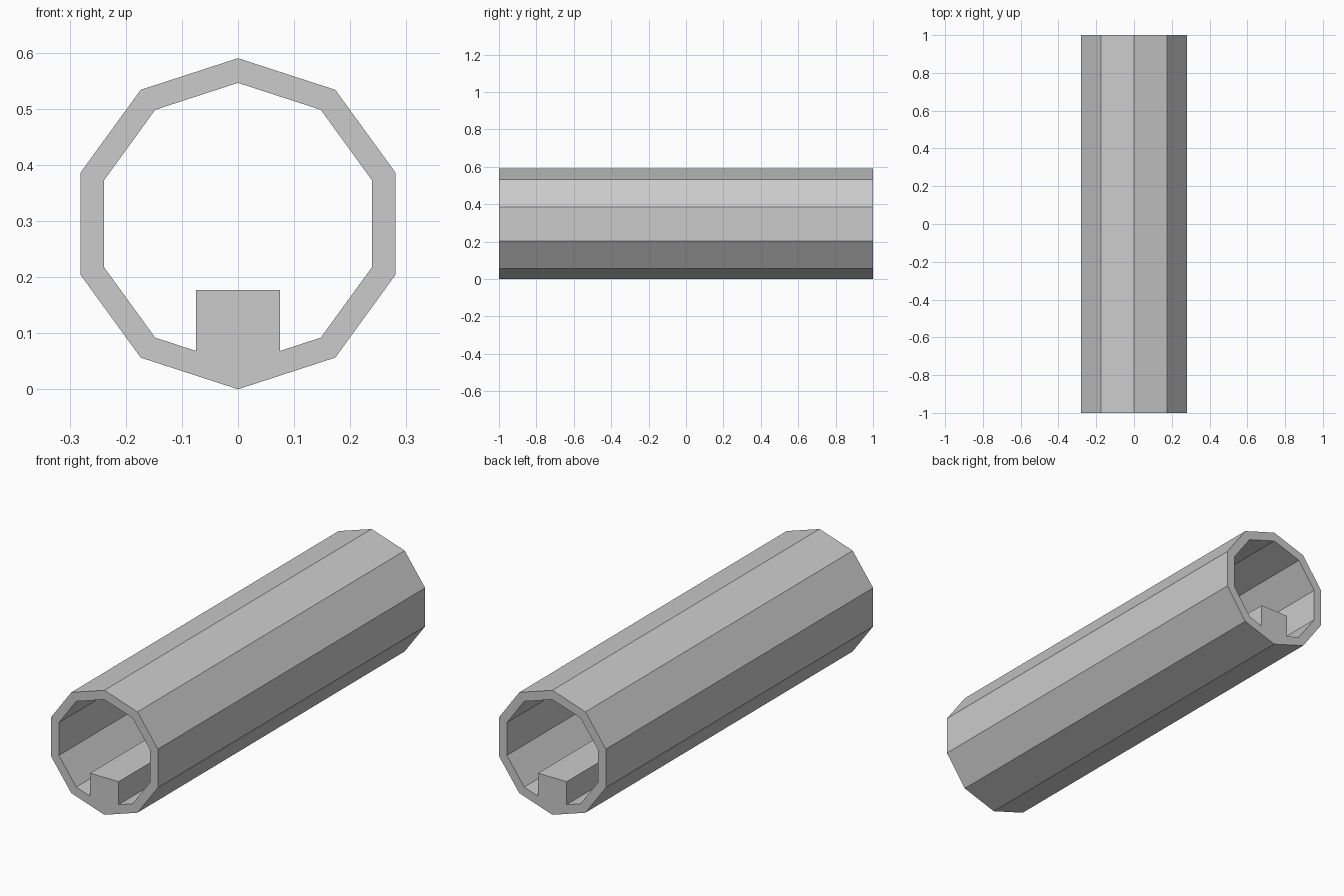
import bpy, bmesh, math

if "Cube" in bpy.data.objects:
    bpy.data.objects.remove(bpy.data.objects["Cube"])

SIDES, CENTRE_Z = 10, 0.295
R_OUT, R_IN = 0.295, 0.251
KEY_HALF, KEY_TOP = 0.075, 0.177


def ring(radius):
    """Regular polygon in xz, starting at the lowest vertex."""
    return [(radius * math.sin(2 * math.pi * i / SIDES),
             CENTRE_Z - radius * math.cos(2 * math.pi * i / SIDES)) for i in range(SIDES)]


# Cross-section: outer decagon, and bore whose lowest corner becomes a raised key
outer = ring(R_OUT)
bore = ring(R_IN)
(x0, z0), (x1, z1) = bore[0], bore[1]
key_foot = z0 + (z1 - z0) * KEY_HALF / x1
inner = [(-KEY_HALF, key_foot), (-KEY_HALF, KEY_TOP),
         (KEY_HALF, KEY_TOP), (KEY_HALF, key_foot)] + bore[1:]

# Fill the section and extrude it along y
bm = bmesh.new()
edges = []
for loop in (outer, inner):
    vs = [bm.verts.new((x, -1, z)) for x, z in loop]
    edges += [bm.edges.new((vs[i - 1], vs[i])) for i in range(len(vs))]
bmesh.ops.triangle_fill(bm, edges=edges, use_beauty=True, use_dissolve=False, normal=(0, -1, 0))
ext = bmesh.ops.extrude_face_region(bm, geom=bm.faces[:], use_keep_orig=True)
bmesh.ops.translate(bm, vec=(0, 2, 0),
                    verts=[g for g in ext["geom"] if isinstance(g, bmesh.types.BMVert)])
bmesh.ops.recalc_face_normals(bm, faces=bm.faces[:])

mesh = bpy.data.meshes.new("keyed_tube")
bm.to_mesh(mesh)
bm.free()
bpy.context.collection.objects.link(bpy.data.objects.new("keyed_tube", mesh))
